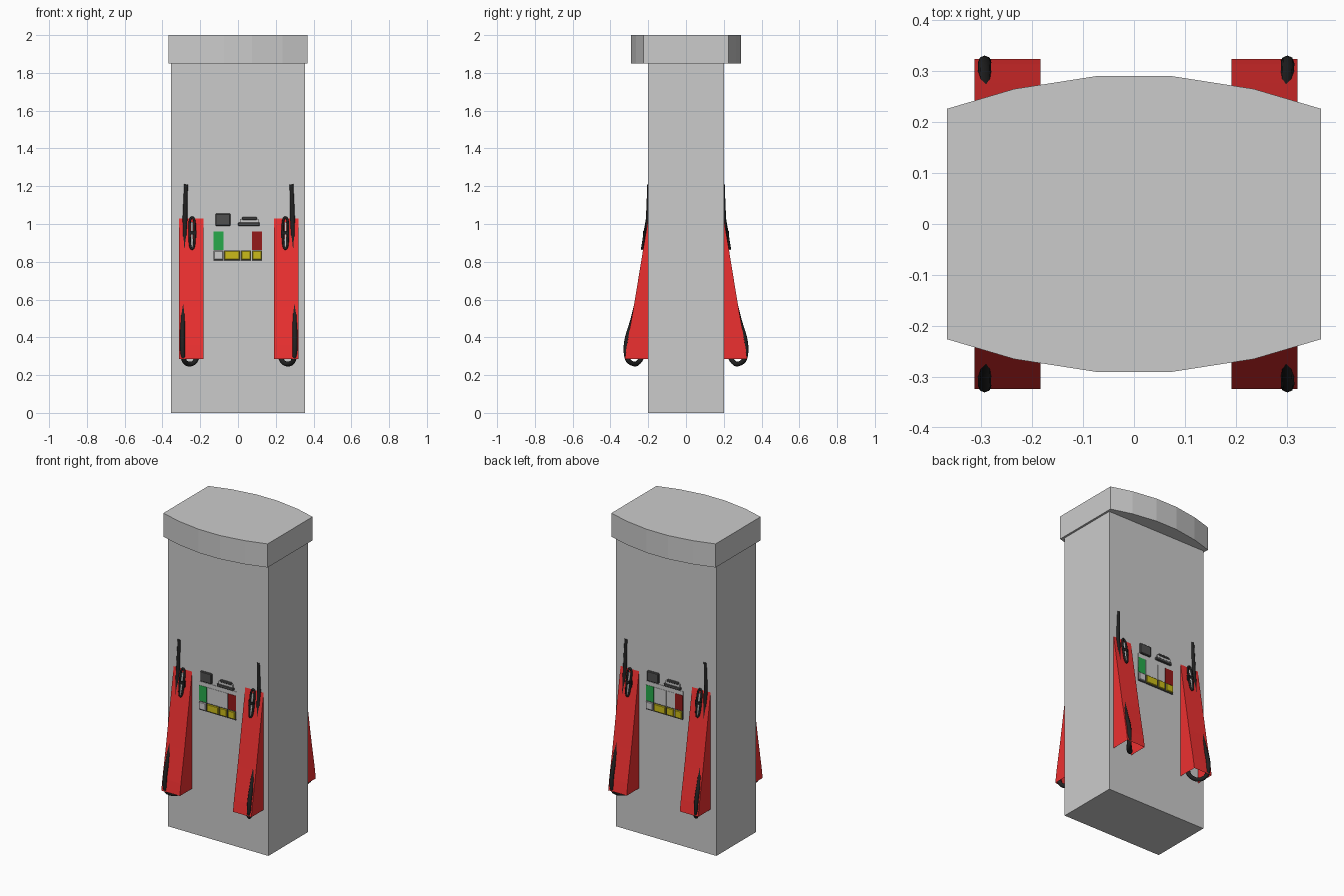
import bpy, bmesh, math
from mathutils import Matrix, Vector

if "Cube" in bpy.data.objects:
    bpy.data.objects.remove(bpy.data.objects["Cube"])

MATS = {}


def material(name, rgb):
    m = bpy.data.materials.new(name)
    m.diffuse_color = (*rgb, 1)
    m.use_nodes = True
    m.node_tree.nodes["Principled BSDF"].inputs["Base Color"].default_value = m.diffuse_color
    MATS[name] = m


material("red", (0.85, 0.03, 0.03))
material("black", (0.015, 0.015, 0.015))
material("green", (0.02, 0.4, 0.07))
material("dark_red", (0.3, 0.01, 0.01))
material("yellow", (0.6, 0.5, 0.01))
material("dark_grey", (0.08, 0.08, 0.08))
material("silver", (0.6, 0.6, 0.6))

CX = 0.004  # centre line of the holster pairs


def add(name, data, mat=None, turn=0):
    ob = bpy.data.objects.new(name, data)
    bpy.context.collection.objects.link(ob)
    if mat:
        data.materials.append(MATS[mat])
    c = Matrix.Translation((CX, 0, 0))
    if turn:
        ob.matrix_world = c @ Matrix.Rotation(turn, 4, 'Z') @ c.inverted()
    return ob


def box(name, x, y, z, mat=None, turn=0, bevel=0):
    bm = bmesh.new()
    bmesh.ops.create_cube(bm, size=1)
    for v in bm.verts:
        for i, (a, b) in enumerate((x, y, z)):
            v.co[i] = a if v.co[i] < 0 else b
    if bevel:
        bmesh.ops.bevel(bm, geom=bm.edges[:], offset=bevel, segments=1, affect='EDGES')
    me = bpy.data.meshes.new(name)
    bm.to_mesh(me)
    bm.free()
    return add(name, me, mat, turn)


def mesh(name, verts, faces, mat=None, turn=0):
    me = bpy.data.meshes.new(name)
    me.from_pydata(verts, [], faces)
    return add(name, me, mat, turn)


def tube(name, pts, r, mat, turn=0, cyclic=False):
    cu = bpy.data.curves.new(name, 'CURVE')
    cu.dimensions = '3D'
    cu.bevel_depth, cu.bevel_resolution, cu.resolution_u = r, 2, 6
    cu.use_fill_caps = True
    sp = cu.splines.new('NURBS')
    sp.points.add(len(pts) - 1)
    for p, co in zip(sp.points, pts):
        p.co = (*co, 1)
    sp.order_u = 3
    sp.use_cyclic_u = cyclic
    sp.use_endpoint_u = not cyclic
    return add(name, cu, mat, turn)


# cabinet
box("cabinet", (-0.354, 0.354), (-0.2, 0.2), (0, 1.86))

# bowed canopy cap
front = [(-0.367, -0.226), (-0.235, -0.265), (-0.075, -0.29),
         (0.075, -0.29), (0.235, -0.265), (0.367, -0.226)]
ring = front + [(-x, -y) for x, y in front]
n = len(ring)
mesh("canopy_cap", [(x, y, z) for z in (1.85, 2) for x, y in ring],
     [tuple(range(n))[::-1], tuple(range(n, 2 * n))] +
     [(i, (i + 1) % n, n + (i + 1) % n, n + i) for i in range(n)])

# lower points: holster front profile, hose path and nozzle loop (x as offset from CX)
PROFILE = [(-0.2, 1.03), (-0.277, 0.56), (-0.313, 0.36), (-0.324, 0.285)]
HOSE = [(0.279, -0.192, 1.21), (0.283, -0.196, 1.1), (0.286, -0.203, 0.95),
        (0.288, -0.216, 0.85), (0.292, -0.235, 0.7), (0.296, -0.277, 0.5),
        (0.298, -0.319, 0.38), (0.296, -0.316, 0.28), (0.27, -0.275, 0.255),
        (0.23, -0.25, 0.265), (0.215, -0.22, 0.32), (0.235, -0.215, 0.6),
        (0.245, -0.212, 0.88), (0.246, -0.215, 0.92)]

for face, turn in (("front", 0), ("back", math.pi)):
    for side, s in (("left", -1), ("right", 1)):
        tag = f"{face}_{side}"

        # open-bottomed wedge holster
        xs = (CX + s * 0.252 - 0.065, CX + s * 0.252 + 0.065)
        k = len(PROFILE)
        verts = [(x, y, z) for x in xs for y, z in PROFILE + [(-0.2, 0.285)]]
        faces = [(i, i + 1, i + k + 2, i + k + 1) for i in range(k - 1)]
        faces += [tuple(range(k + 1))[::-1], tuple(range(k + 1, 2 * k + 2))]
        mesh("holster_" + tag, verts, faces, "red", turn)

        # hose looping down through the holster
        tube("hose_" + tag, [(CX + s * x, y, z) for x, y, z in HOSE], 0.013, "black", turn)

        # nozzle: grip guard, lever and side clip
        def on_slope(x, z, lift):
            return (CX + s * x, -0.2 - (1.03 - z) * 0.164 - lift, z)
        loop = [(0.233, 0.95), (0.233, 1.02), (0.247, 1.04), (0.261, 1.02),
                (0.261, 0.95), (0.258, 0.88), (0.247, 0.865), (0.236, 0.88)]
        tube("nozzle_guard_" + tag, [on_slope(x, z, 0.006) for x, z in loop],
             0.006, "black", turn, True)
        tube("nozzle_lever_" + tag, [on_slope(0.247, z, l) for z, l in
             ((0.875, 0.002), (0.94, 0.010), (1.01, 0.005))], 0.006, "silver", turn)
        box("nozzle_band_" + tag, (CX + s * 0.247 - 0.014, CX + s * 0.247 + 0.014),
            (-0.228, -0.205), (0.945, 0.963), "black", turn)
        box("holster_clip_" + tag, (CX + s * 0.228 - 0.004, CX + s * 0.228 + 0.004),
            (-0.222, -0.205), (0.925, 0.965), "black", turn)

    # control panel
    box(f"{face}_panel", (-0.13, 0.13), (-0.203, -0.19), (0.81, 0.985), None, turn)
    cols = [(-0.13, -0.077), (-0.075, 0.012), (0.015, 0.07), (0.073, 0.128)]
    for i, (x, top, low) in enumerate(zip(cols, ("green", None, None, "dark_red"),
                                          ("silver", "yellow", "yellow", "yellow"))):
        box(f"{face}_label_{i + 1}", x, (-0.205, -0.19), (0.862, 0.96), top, turn)
        box(f"{face}_surround_{i + 1}", x, (-0.206, -0.19), (0.805, 0.86), "dark_grey", turn)
        box(f"{face}_button_{i + 1}", (x[0] + 0.003, x[1] - 0.003), (-0.213, -0.19),
            (0.811, 0.858), low, turn, 0.003)

    # keypad and card reader
    box(f"{face}_keypad", (-0.12, -0.04), (-0.212, -0.19), (0.99, 1.055), "dark_grey", turn, 0.004)
    box(f"{face}_reader_base", (0.0, 0.115), (-0.214, -0.19), (0.99, 1.008), "dark_grey", turn, 0.003)
    box(f"{face}_reader_body", (0.01, 0.108), (-0.209, -0.19), (1.008, 1.026), None, turn)
    box(f"{face}_reader_lip", (0.02, 0.1), (-0.212, -0.19), (1.022, 1.036), "dark_grey", turn, 0.003)
